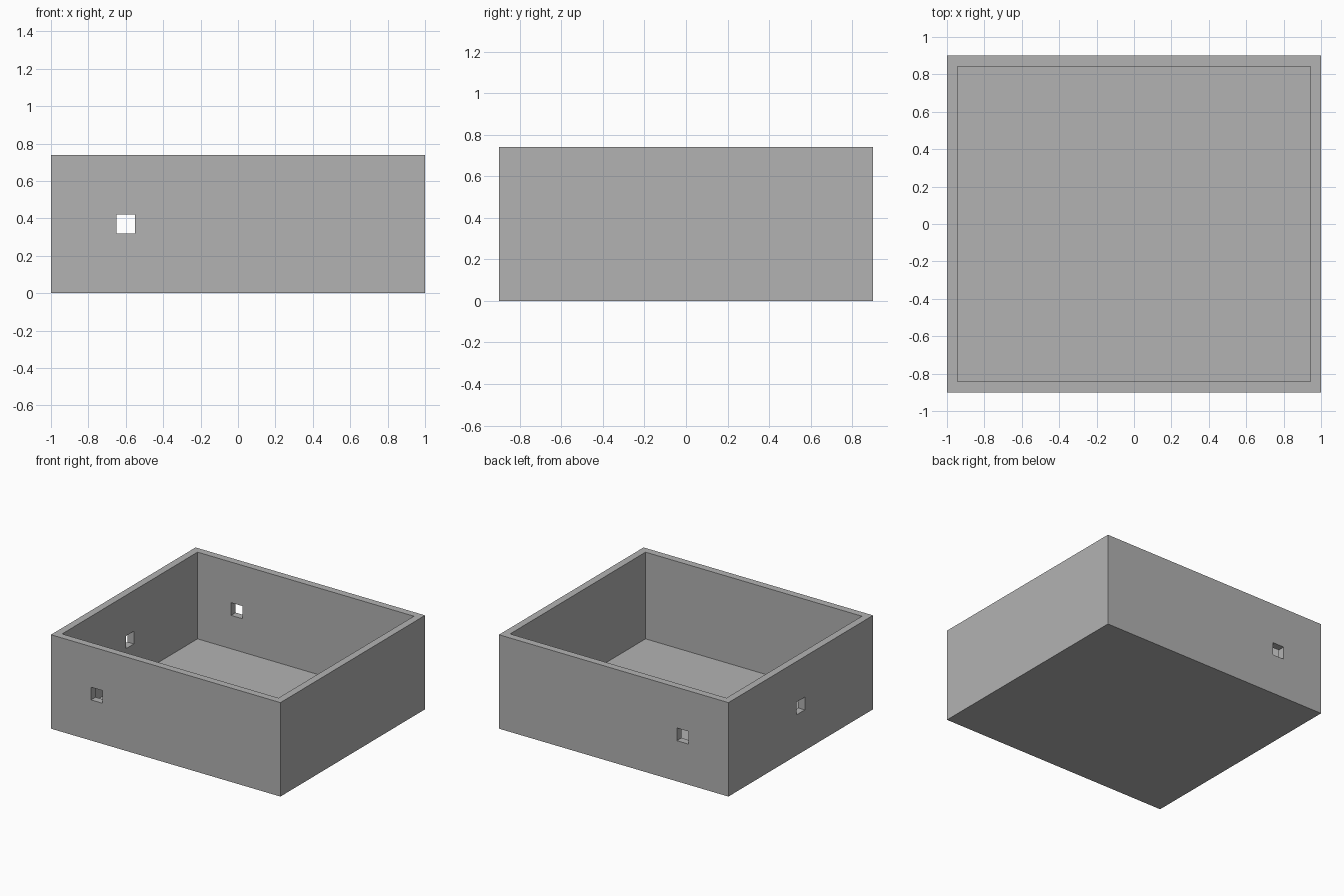
import bpy

if "Cube" in bpy.data.objects:
    bpy.data.objects.remove(bpy.data.objects["Cube"], do_unlink=True)

WIDTH, DEPTH, HEIGHT = 2.0, 1.8, 0.74
WALL, HOLE = 0.057, 0.1

grey = bpy.data.materials.new("plain grey")
grey.use_nodes = True
colour = (0.448, 0.448, 0.448, 1)
grey.diffuse_color = colour
grey.node_tree.nodes["Principled BSDF"].inputs["Base Color"].default_value = colour


def box(name, size, centre):
    bpy.ops.mesh.primitive_cube_add(size=1, location=centre)
    obj = bpy.context.object
    obj.name = name
    obj.scale = size
    bpy.ops.object.transform_apply(location=True, rotation=False, scale=True)
    obj.data.materials.append(grey)
    return obj


# Open-topped tray
tray = box("open_box", (WIDTH, DEPTH, HEIGHT), (0, 0, HEIGHT / 2))

# Cavity, leaving a floor as thick as the walls
cutters = [box("cavity_cutter", (WIDTH - 2 * WALL, DEPTH - 2 * WALL, HEIGHT),
               (0, 0, HEIGHT / 2 + WALL))]

# Square holes through the front, back and right walls
mid = HEIGHT / 2
for name, x, y in (("front", -0.6, -DEPTH / 2),
                   ("back", -0.6, DEPTH / 2),
                   ("right", -WIDTH / 2, 0)):
    size = (4 * WALL, HOLE, HOLE) if name == "right" else (HOLE, 4 * WALL, HOLE)
    cutters.append(box(name + "_hole_cutter", size, (x, y, mid)))

# Cut in order, then remove the cutters
for cutter in cutters:
    cutter.hide_render = True
    cut = tray.modifiers.new(cutter.name, "BOOLEAN")
    cut.operation = "DIFFERENCE"
    cut.solver = "EXACT"
    cut.object = cutter
    bpy.context.view_layer.objects.active = tray
    bpy.ops.object.modifier_apply(modifier=cut.name)
    bpy.data.objects.remove(cutter, do_unlink=True)
